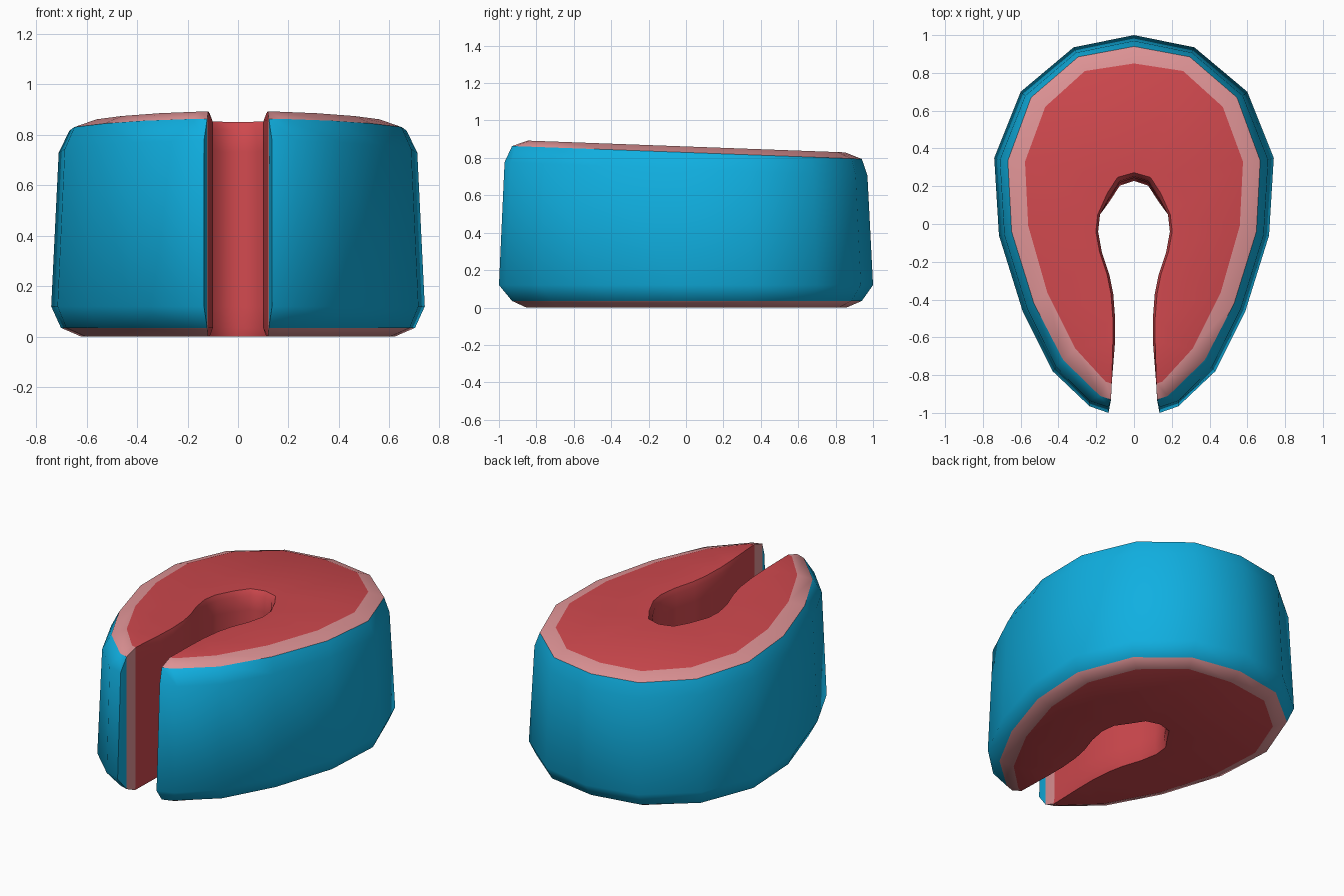
import bpy, bmesh, math

if "Cube" in bpy.data.objects:
    bpy.data.objects.remove(bpy.data.objects["Cube"])

# Right half outlines seen from above, back centre to front tip
WIDE = [(0, 1), (.32, .935), (.60, .70), (.74, .35), (.715, -.06),
        (.59, -.46), (.43, -.78), (.235, -.965), (.135, -1)]
RIND = [(0, .94), (.295, .885), (.545, .67), (.668, .335), (.648, -.04),
        (.53, -.42), (.375, -.72), (.18, -.91), (.122, -.93)]
FLESH = [(0, .85), (.26, .81), (.47, .62), (.577, .33), (.56, -.01),
         (.46, -.36), (.31, -.66), (.15, -.835), (.118, -.845)]
# Slot wall, front to back centre
SLOT = [(.10, -.62), (.10, -.50), (.11, -.37), (.13, -.27), (.17, -.15),
        (.19, -.04), (.18, .05), (.13, .15), (.075, .235), (0, .26)]


def top(y):
    return .861 - .037 * y


def scaled(pts, sx, sy):
    return [(x * sx if i < 7 else x, y * sy) for i, (x, y) in enumerate(pts)]


# (outline, height, measured down from the sloping top?, slot widening)
LAYERS = [(scaled(FLESH, 1.075, 1.01), 0, False, .012),
          (scaled(RIND, 1.05, 1.0), .035, False, 0),
          (WIDE, .12, False, 0),
          (scaled(WIDE, .96, .97), .12, True, 0),
          (RIND, .032, True, 0),
          (FLESH, 0, True, .012)]
N_OUT = len(WIDE)


def ring(bm, k):
    outer, h, from_top, widen = LAYERS[k]
    tip = outer[-1]
    edge = FLESH[-1] if k not in (0, 5) else tip
    rind = RIND[-1] if k in (2, 3) else tip
    shift = -.04 * (1 - k / 5)
    inner = [(x + widen if x else 0, y + (shift + widen if y > .1 else 0))
             for x, y in SLOT]
    half = list(outer) + [rind, edge] + inner
    full = half + [(-x, y) for x, y in reversed(half[1:-1])]
    return [bm.verts.new((x, y, top(y) - h if from_top else h))
            for x, y in full], len(half)


bm = bmesh.new()
rings = []
for k in range(6):
    r, nh = ring(bm, k)
    rings.append(r)
n = len(rings[0])

# Skin, rind and slot wall between neighbouring layers
for k in range(5):
    for i in range(n):
        j = (i + 1) % n
        c = min(i, n - 1 - i)          # mirrored column number
        if c <= N_OUT - 1:
            mat = 1 if k in (0, 4) else 0
        elif c == N_OUT:
            mat = 1
        else:
            mat = 2
        f = bm.faces.new((rings[k][i], rings[k][j],
                          rings[k + 1][j], rings[k + 1][i]))
        f.material_index = mat
# Flesh caps
for r in (rings[0], rings[5]):
    bm.faces.new(r).material_index = 2

bmesh.ops.remove_doubles(bm, verts=bm.verts[:], dist=.0005)
bmesh.ops.dissolve_degenerate(bm, edges=bm.edges[:], dist=.0005)
bmesh.ops.triangulate(bm, faces=[f for f in bm.faces if len(f.verts) > 4])
bmesh.ops.recalc_face_normals(bm, faces=bm.faces[:])

mesh = bpy.data.meshes.new("fish_steak")
bm.to_mesh(mesh)
bm.free()
for name, col in (("skin blue", (.005, .43, .75, 1)),
                  ("rind pink", (.73, .29, .30, 1)),
                  ("flesh red", (.62, .065, .075, 1))):
    m = bpy.data.materials.new(name)
    m.diffuse_color = col
    m.use_nodes = True
    m.node_tree.nodes["Principled BSDF"].inputs["Base Color"].default_value = m.diffuse_color
    mesh.materials.append(m)

steak = bpy.data.objects.new("fish_steak", mesh)
bpy.context.collection.objects.link(steak)
bpy.context.view_layer.objects.active = steak
steak.select_set(True)
bpy.ops.object.shade_smooth_by_angle(angle=math.radians(42))
